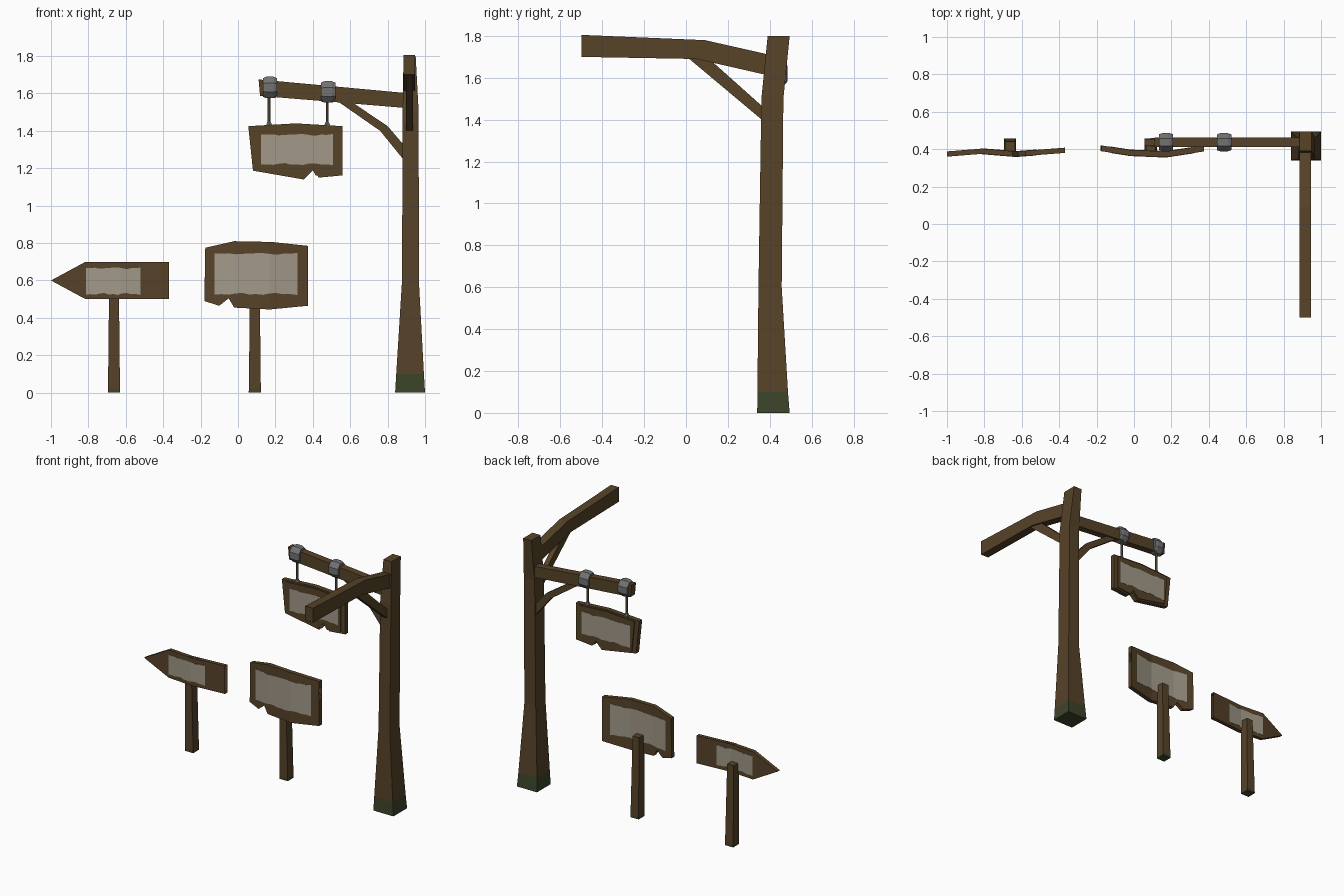
import bpy, bmesh, math
from mathutils import Vector

if "Cube" in bpy.data.objects:
    bpy.data.objects.remove(bpy.data.objects["Cube"])


def material(name, rgb):
    m = bpy.data.materials.new(name)
    m.diffuse_color = (*rgb, 1)
    m.use_nodes = True
    m.node_tree.nodes["Principled BSDF"].inputs["Base Color"].default_value = m.diffuse_color
    return m


WOOD = material("brown wood", (0.095, 0.056, 0.022))
MOSS = material("mossy green", (0.045, 0.058, 0.023))
PAPER = material("faded paint", (0.36, 0.32, 0.25))
IRON = material("grey iron", (0.17, 0.17, 0.17))
ROD = material("rusty rod", (0.11, 0.085, 0.05))


def finish(bm, name, *mats):
    bmesh.ops.recalc_face_normals(bm, faces=bm.faces)
    me = bpy.data.meshes.new(name)
    bm.to_mesh(me)
    bm.free()
    for m in mats:
        me.materials.append(m)
    ob = bpy.data.objects.new(name, me)
    bpy.context.collection.objects.link(ob)
    return ob


def bend_at(bend, x):
    """Piecewise linear y offset along x."""
    for (x0, y0), (x1, y1) in zip(bend, bend[1:]):
        if x <= x1 or (x1, y1) == bend[-1]:
            return y0 + (y1 - y0) * (x - x0) / (x1 - x0)


def slab(name, outline, y0, y1, mat, bend=None, swap=False):
    """Extrude an x-z outline from y0 to y1, optionally bent; swap gives y-z."""
    bm = bmesh.new()
    bm.faces.new([bm.verts.new((x, 0, z)) for x, z in outline])
    bmesh.ops.triangulate(bm, faces=bm.faces[:])
    for x, _ in (bend or [])[1:-1]:
        bmesh.ops.bisect_plane(bm, geom=bm.verts[:] + bm.edges[:] + bm.faces[:],
                               plane_co=(x, 0, 0), plane_no=(1, 0, 0), dist=1e-5)
    ext = bmesh.ops.extrude_face_region(bm, geom=bm.faces[:], use_keep_orig=True)
    back = {g for g in ext["geom"] if isinstance(g, bmesh.types.BMVert)}
    for v in bm.verts:
        v.co.y = (y1 if v in back else y0) + (bend_at(bend, v.co.x) if bend else 0)
        if swap:
            v.co.x, v.co.y = v.co.y, v.co.x
    return finish(bm, name, mat)


def post(name, rings, moss_z):
    """Loft rectangles (x0, x1, y0, y1, z); faces below moss_z are mossy."""
    bm = bmesh.new()
    loops = [[bm.verts.new(p) for p in ((a, c, z), (b, c, z), (b, d, z), (a, d, z))]
             for a, b, c, d, z in rings]
    bm.faces.new(loops[0])
    bm.faces.new(loops[-1])
    for lo, hi in zip(loops, loops[1:]):
        for i in range(4):
            j = (i + 1) % 4
            bm.faces.new((lo[i], lo[j], hi[j], hi[i]))
    for f in bm.faces:
        f.material_index = int(f.calc_center_median().z < moss_z)
    return finish(bm, name, WOOD, MOSS)


def lathe(name, profile, centre, along, mat, sides=8, squash=1.0):
    """Stack of rings (offset, radius) along the x or z axis."""
    bm = bmesh.new()
    loops = []
    for t, r in profile:
        ring = []
        for i in range(sides):
            a = 2 * math.pi * (i + 0.5) / sides
            u, w = r * squash * math.cos(a), r * math.sin(a)
            p = (t, u, w) if along == "x" else (u, w, t)
            ring.append(bm.verts.new(Vector(centre) + Vector(p)))
        loops.append(ring)
    bm.faces.new(loops[0])
    bm.faces.new(loops[-1])
    for lo, hi in zip(loops, loops[1:]):
        for i in range(sides):
            j = (i + 1) % sides
            bm.faces.new((lo[i], lo[j], hi[j], hi[i]))
    return finish(bm, name, mat)


def painted_panel(name, x0, x1, z0, z1, front, back, bend=None, notch=None, slope=0):
    """Ragged painted area on both faces of a board."""
    n = 12
    wave = [0.004 * math.sin(i * 1.25) + 0.003 * math.cos(i * 2.6) for i in range(n + 1)]
    xs = [x0 + (x1 - x0) * i / n for i in range(n + 1)]
    top = [(x, z1 + w) for x, w in zip(xs, wave)]
    if notch:
        top = [p for p in top if abs(p[0] - notch[0]) > 0.02] + [notch]
        top.sort()
    low = [(x, z0 + slope * i / n - w) for i, (x, w) in enumerate(zip(xs, wave))]
    outline = low + [(x1 - 0.005, (z0 + z1) / 2)] + top[::-1] + [(x0 + 0.004, (z0 + z1) / 2)]
    slab(name + "_front", outline, front - 0.002, front + 0.001, PAPER, bend)
    slab(name + "_back", outline, back - 0.001, back + 0.002, PAPER, bend)


# Tall post with mossy foot
post("tall_post", [(0.84, 1.0, 0.34, 0.495, 0), (0.846, 0.994, 0.341, 0.487, 0.1),
                   (0.877, 0.967, 0.346, 0.457, 0.6), (0.88, 0.966, 0.36, 0.465, 1.5),
                   (0.885, 0.95, 0.39, 0.495, 1.8)], 0.09)

# Forward arm and its brace
slab("forward_arm", [(-0.5, 1.70), (0.05, 1.69), (0.40, 1.61), (0.40, 1.71), (0.09, 1.78),
                     (-0.5, 1.805)], 0.885, 0.947, WOOD, swap=True)
slab("forward_brace", [(0.01, 1.695), (0.38, 1.385), (0.38, 1.45), (0.10, 1.70)],
     0.899, 0.935, WOOD, swap=True)

# Side arm and its curved brace
slab("side_arm", [(0.118, 1.587), (0.89, 1.523), (0.89, 1.603), (0.11, 1.675)],
     0.412, 0.463, WOOD)
slab("side_brace", [(0.53, 1.56), (0.76, 1.40), (0.89, 1.24), (0.89, 1.32), (0.80, 1.425),
                    (0.60, 1.56)], 0.42, 0.452, WOOD)

# Iron bands, rods and eyelets that carry the hanging sign
for side, x, z in (("left", 0.171, 1.632), ("right", 0.482, 1.608)):
    lathe(side + "_band", [(-0.038, 0.054), (-0.02, 0.062), (0.02, 0.062), (0.038, 0.054)],
          (x, 0.437, z), "x", IRON, squash=0.85)
    lathe(side + "_rod", [(1.42, 0.009), (z, 0.009)], (x - 0.005, 0.437, 0), "z", ROD, 6)
    lathe(side + "_eyelet", [(1.408, 0.016), (1.43, 0.018), (1.447, 0.011)],
          (x - 0.005, 0.437, 0), "z", IRON, 6)

# Hanging sign: outer board with a thicker inner board
outer = [(0.055, 1.425), (0.31, 1.44), (0.56, 1.425), (0.56, 1.162), (0.432, 1.15),
         (0.405, 1.192), (0.352, 1.14), (0.08, 1.187)]
inner = [(0.315 + (x - 0.315) * 0.87, 1.3 + (z - 1.3) * 0.93) for x, z in outer]
slab("hanging_board", outer, 0.420, 0.454, WOOD)
slab("hanging_board_inner", inner, 0.413, 0.461, WOOD)
painted_panel("hanging_panel", 0.122, 0.508, 1.222, 1.378, 0.413, 0.461)

# Rectangular notice board on a short post
bend = [(-0.18, 0.39), (-0.02, 0.365), (0.17, 0.357), (0.375, 0.388)]
slab("notice_board", [(-0.175, 0.775), (-0.02, 0.81), (0.18, 0.806), (0.375, 0.785),
                      (0.375, 0.735), (0.343, 0.71), (0.375, 0.66), (0.375, 0.465),
                      (0.17, 0.445), (-0.02, 0.455), (-0.05, 0.505), (-0.10, 0.465),
                      (-0.18, 0.49)], 0, 0.031, WOOD, bend)
painted_panel("notice_panel", -0.125, 0.317, 0.528, 0.742, 0, 0.031, bend)

# Arrow board on a short post
bend = [(-1.0, 0.36), (-0.815, 0.375), (-0.63, 0.36), (-0.37, 0.38)]
slab("arrow_board", [(-1.0, 0.6), (-0.815, 0.70), (-0.65, 0.70), (-0.62, 0.667),
                     (-0.58, 0.70), (-0.37, 0.70), (-0.515, 0.60), (-0.37, 0.50),
                     (-0.815, 0.50)], 0, 0.028, WOOD, bend)
painted_panel("arrow_panel", -0.813, -0.52, 0.528, 0.665, 0, 0.028, bend, (-0.62, 0.66))

# Short posts behind the two boards
for name, x in (("arrow_post", -0.663), ("notice_post", 0.09)):
    post(name, [(x - 0.033, x + 0.033, 0.39, 0.458, 0), (x - 0.032, x + 0.032, 0.39, 0.457, 0.02),
                (x - 0.026, x + 0.026, 0.38, 0.442, 0.58)], 0.015)
